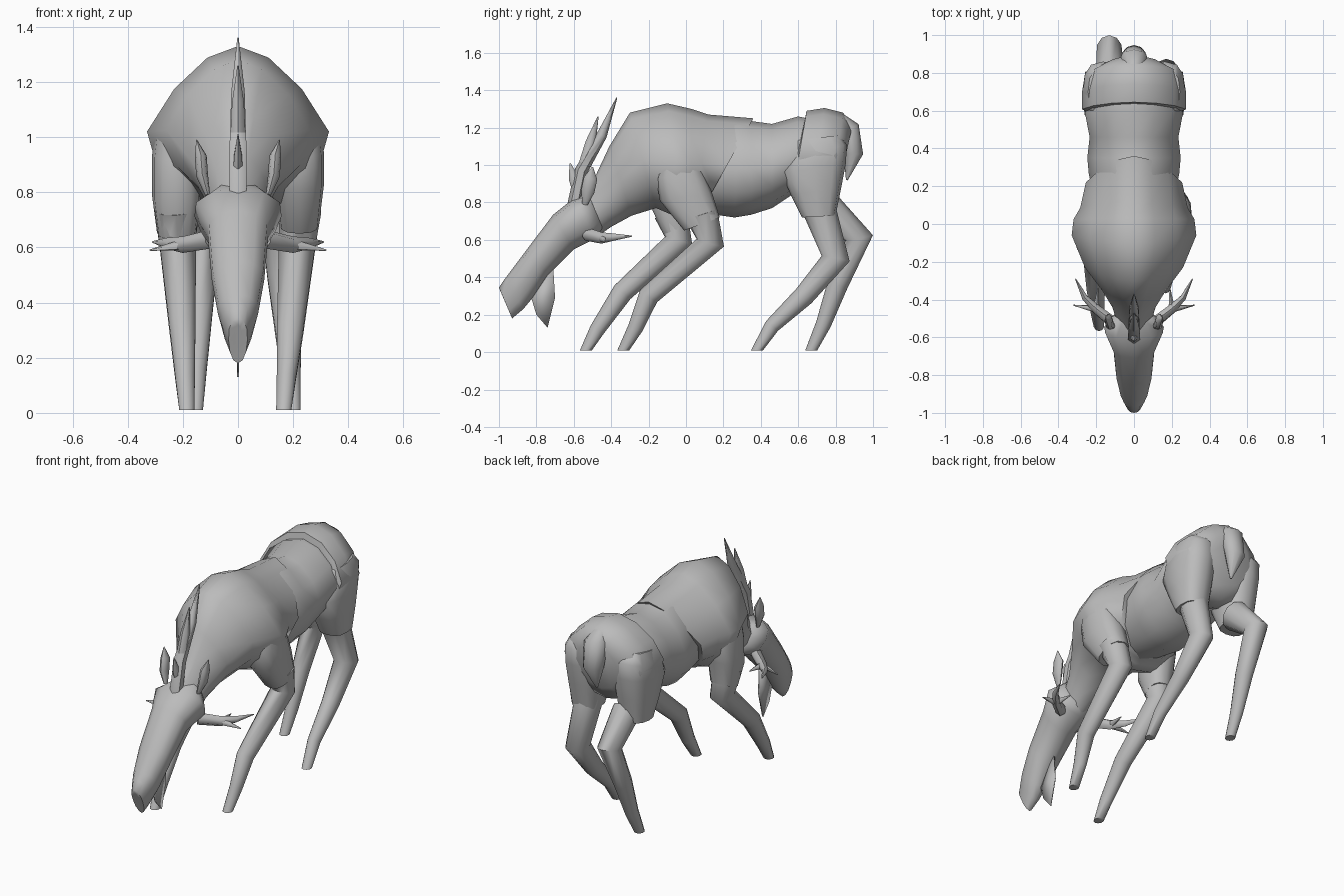
import bpy
import bmesh
from math import cos, sin, pi, radians, copysign
from mathutils import Vector

default_cube = bpy.data.objects.get("Cube")
if default_cube:
    bpy.data.objects.remove(default_cube, do_unlink=True)

# One plain grey covers the whole animal
grey = bpy.data.materials.new("plain grey")
grey.use_nodes = True
colour = (0.5, 0.5, 0.5, 1)
grey.diffuse_color = colour
grey.node_tree.nodes["Principled BSDF"].inputs["Base Color"].default_value = colour


def finish(name, bm):
    """Turn a bmesh into a smooth shaded object with the grey material."""
    bmesh.ops.recalc_face_normals(bm, faces=bm.faces)
    mesh = bpy.data.meshes.new(name)
    bm.to_mesh(mesh)
    bm.free()
    mesh.materials.append(grey)
    part = bpy.data.objects.new(name, mesh)
    bpy.context.collection.objects.link(part)
    bpy.ops.object.select_all(action="DESELECT")
    part.select_set(True)
    bpy.context.view_layer.objects.active = part
    bpy.ops.object.shade_smooth_by_angle(angle=radians(60))
    return part


def rounded(value, power):
    """Raise to a power but keep the sign; below one makes a boxier ring."""
    return copysign(abs(value) ** power, value)


def skin(name, rings, sides=12, pinch=0, power=1):
    """Bridge elliptical rings given as (centre, depth axis, width axis)."""
    bm = bmesh.new()
    loops = []
    for centre, depth, width in rings:
        loop = []
        for i in range(sides):
            angle = 2 * pi * i / sides
            along = rounded(cos(angle), power)
            across = rounded(sin(angle), power) * (1 - pinch * max(0, along))
            loop.append(bm.verts.new(centre + depth * along + width * across))
        loops.append(loop)
    for near, far in zip(loops, loops[1:]):
        for i in range(sides):
            j = (i + 1) % sides
            bm.faces.new((near[i], near[j], far[j], far[i]))
    bm.faces.new(loops[0])
    bm.faces.new(loops[-1])
    return finish(name, bm)


def body(name, sections, x=0, pinch=0, power=1):
    """Loft sections given as upper (y, z), lower (y, z) and half width."""
    rings = []
    for upper, lower, half_width in sections:
        top = Vector((x, *upper))
        bottom = Vector((x, *lower))
        rings.append(((top + bottom) / 2, (top - bottom) / 2, Vector((half_width, 0, 0))))
    return skin(name, rings, pinch=pinch, power=power)


def limb(name, points, radii, squash=0.9, flat_end=False, sides=10):
    """Sweep a tapering tube through points, optionally cut level at the end."""
    path = [Vector(point) for point in points]
    rings = []
    for i, (point, radius) in enumerate(zip(path, radii)):
        tangent = Vector()
        if i > 0:
            tangent += (point - path[i - 1]).normalized()
        if i < len(path) - 1:
            tangent += (path[i + 1] - point).normalized()
        if flat_end and i == len(path) - 1:
            tangent = Vector((0, 0, -1))
        depth = tangent.cross(Vector((1, 0, 0))).normalized()
        width = tangent.cross(depth).normalized()
        rings.append((point, depth * radius, width * radius * squash))
    return skin(name, rings, sides)


def leg(name, x_top, x_foot, profile):
    """Lower leg: side profile of (y, z) joints, drifting sideways to the foot."""
    points = []
    for y, z in profile:
        blend = min(1, z / profile[0][1])
        points.append((x_foot + (x_top - x_foot) * blend, y, z))
    limb(name, points, (.09, .076, .056, .041, .032), flat_end=True)


# Trunk: chest shell with neck, inner barrel and rump shell
body("chest_and_neck", [
    ((-.6, .8), (-.5, .6), .08),
    ((-.48, .95), (-.4, .67), .115),
    ((-.41, 1.1), (-.29, .73), .17),
    ((-.3, 1.28), (-.16, .77), .26),
    ((-.1, 1.33), (-.02, .71), .33),
    ((.03, 1.3), (.02, .73), .32),
    ((.12, 1.27), (.05, .75), .285),
    ((.36, 1.25), (.08, .75), .255),
], pinch=.38)
body("barrel", [
    ((.1, 1.23), (.05, .75), .2),
    ((.28, 1.25), (.26, .72), .24),
    ((.35, 1.235), (.35, .735), .247),
    ((.46, 1.22), (.46, .77), .235),
    ((.6, 1.26), (.58, .85), .26),
    ((.7, 1.24), (.7, .9), .2),
], pinch=.18)
body("rump", [
    ((.64, 1.265), (.56, .88), .255),
    ((.645, 1.29), (.57, .85), .275),
    ((.74, 1.305), (.66, .82), .275),
    ((.84, 1.28), (.77, .82), .258),
    ((.89, 1.21), (.82, .9), .14),
], pinch=.18)

# Head with a flat brow and a tapering muzzle
body("head", [
    ((-.52, .84), (-.44, .65), .1),
    ((-.61, .815), (-.48, .61), .158),
    ((-.71, .735), (-.6, .55), .11),
    ((-.85, .55), (-.74, .41), .095),
    ((-.94, .43), (-.82, .29), .073),
    ((-.97, .39), (-.87, .23), .056),
    ((-1, .345), (-.93, .18), .034),
    ((-.99, .32), (-.95, .23), .012),
], pinch=-.22)

# Upper legs, boxy so they lie flush with the trunk
for side, word in ((1, "left"), (-1, "right")):
    body(word + "_thigh", [
        ((.58, 1.13), (.82, 1.16), .08),
        ((.53, 1.03), (.86, 1.11), .108),
        ((.51, .96), (.855, 1.01), .11),
        ((.56, .84), (.83, .88), .1),
        ((.62, .72), (.8, .73), .083),
    ], x=side * .163, power=.75)
body("left_shoulder", [
    ((-.14, 1.04), (.05, 1.06), .075),
    ((-.16, .93), (.1, .95), .09),
    ((-.14, .81), (.14, .85), .09),
    ((-.01, .65), (.18, .72), .072),
], x=.222, power=.8)
body("right_shoulder", [
    ((-.16, 1.04), (.03, 1.06), .075),
    ((-.18, .92), (.07, .94), .09),
    ((-.18, .76), (.04, .82), .09),
    ((-.12, .63), (.02, .68), .072),
], x=-.222, power=.8)

# Lower legs, in a walking pose
leg("left_front_leg", .225, .165, [(.08, .74), (.13, .585), (-.2, .3), (-.27, .13), (-.335, .01)])
leg("right_front_leg", -.225, -.185, [(-.08, .74), (-.04, .595), (-.34, .32), (-.475, .12), (-.535, .01)])
leg("left_hind_leg", .155, .2, [(.71, .77), (.8, .5), (.63, .3), (.46, .14), (.38, .01)])
leg("right_hind_leg", -.125, -.155, [(.75, .77), (.925, .61), (.81, .36), (.735, .15), (.67, .01)])

# Tail
limb("tail", [(0, .82, 1.24), (0, .87, 1.19), (0, .895, 1.06), (0, .86, .92)],
     (.04, .06, .052, .005), squash=1.2)

# Central antler with two branches
taper = (.036, .035, .028, .003)
limb("central_antler", [(0, -.6, .78), (0, -.56, .97), (0, -.45, 1.16), (0, -.37, 1.36)],
     taper, squash=1, sides=6)
limb("central_antler_branch", [(0, -.54, 1), (0, -.51, 1.12), (0, -.47, 1.26)],
     taper[1:], sides=6)
limb("central_antler_spur", [(0, -.57, .86), (0, -.6, .93), (0, -.62, 1.01)],
     taper[1:], squash=.6, sides=6)

# Side antlers and ears
for side, word in ((1, "left"), (-1, "right")):
    fork = (side * .2, -.45, .61)
    limb(word + "_antler", [(side * .1, -.53, .63), fork, (side * .26, -.39, .615), (side * .31, -.29, .62)],
         (.035, .03, .02, .003), sides=6)
    for label, tip in (("outer", (.32, -.43, .59)), ("inner", (.19, -.34, .61))):
        limb(f"{word}_antler_{label}_tine", [fork, (side * tip[0], *tip[1:])],
             (.022, .003), sides=6)
    limb(word + "_ear", [(side * .11, -.54, .79), (side * .13, -.525, .86), (side * .135, -.51, .93), (side * .15, -.5, .99)],
         (.015, .036, .036, .003), squash=.6, sides=8)

# Beard: thin flat plate under the chin
bm = bmesh.new()
outline = [(-.71, .46), (-.83, .3), (-.8, .2), (-.74, .13), (-.7, .29)]
bm.faces.new([bm.verts.new((0, y, z)) for y, z in outline])
beard = finish("beard", bm)
plate = beard.modifiers.new("thickness", "SOLIDIFY")
plate.thickness = .008
plate.offset = 0
